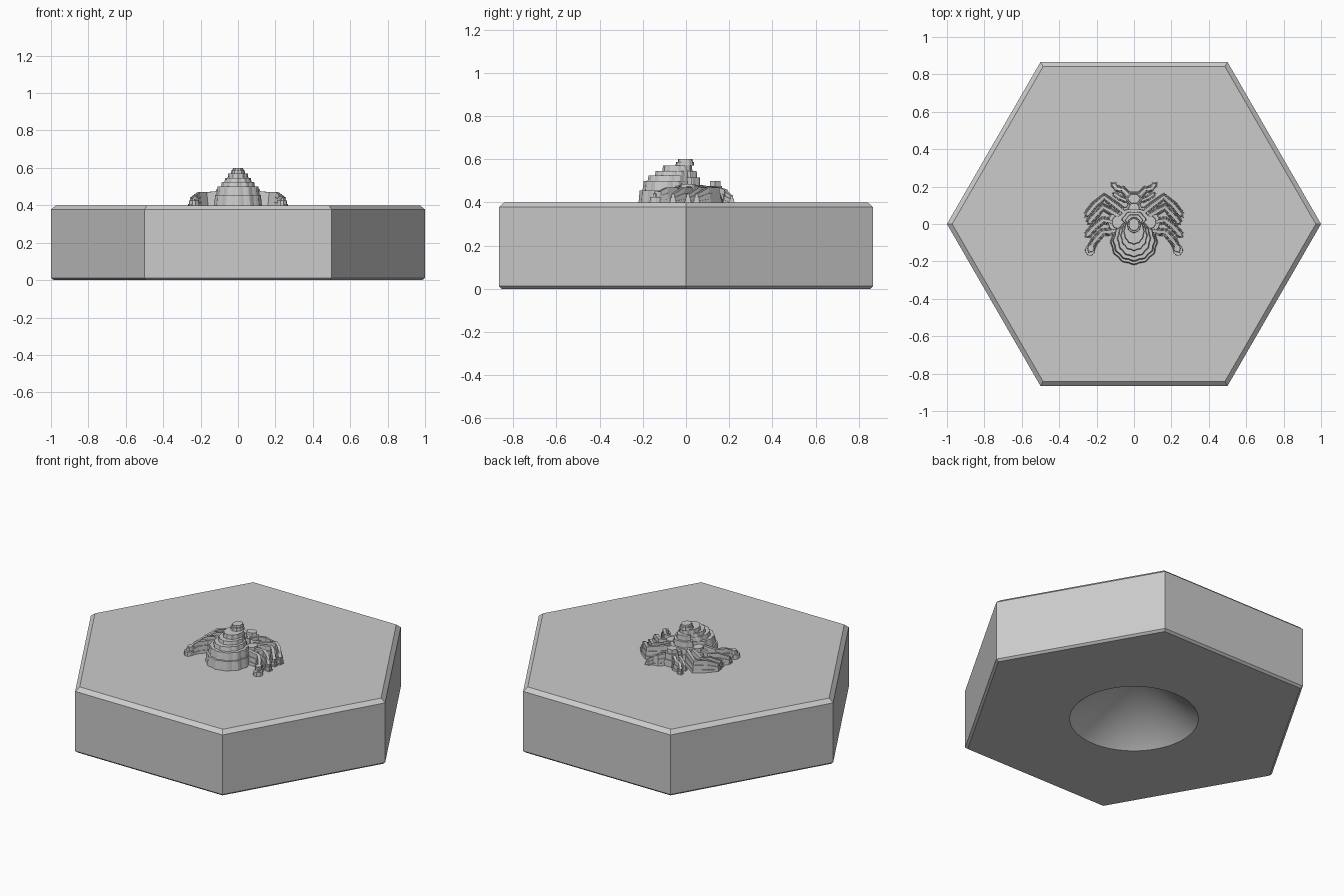
import bpy, bmesh, math
from mathutils import Vector

if "Cube" in bpy.data.objects:
    bpy.data.objects.remove(bpy.data.objects["Cube"], do_unlink=True)

grey = bpy.data.materials.new("plain_grey")
grey.use_nodes = True
colour = (0.6, 0.6, 0.6, 1)
grey.diffuse_color = colour
grey.node_tree.nodes["Principled BSDF"].inputs["Base Color"].default_value = colour

TOP = 0.40      # upper face of the tile
SINK = 0.39     # raised parts start just inside the tile


def loft(name, rings):
    """Skin a list of equal-length point rings and cap both ends."""
    bm = bmesh.new()
    loops = [[bm.verts.new(p) for p in ring] for ring in rings]
    n = len(loops[0])
    for a, b in zip(loops, loops[1:]):
        for i in range(n):
            j = (i + 1) % n
            bm.faces.new((a[i], a[j], b[j], b[i]))
    bm.faces.new(loops[0][::-1])
    bm.faces.new(loops[-1])
    bmesh.ops.recalc_face_normals(bm, faces=bm.faces)
    mesh = bpy.data.meshes.new(name)
    bm.to_mesh(mesh)
    bm.free()
    obj = bpy.data.objects.new(name, mesh)
    bpy.context.collection.objects.link(obj)
    mesh.materials.append(grey)
    return obj


def oval(cx, cy, rx, ry, z, n=36, lobes=0, depth=0.0):
    ring = []
    for i in range(n):
        t = 2 * math.pi * i / n
        k = 1 + depth * math.cos(lobes * t)
        ring.append((cx + rx * k * math.cos(t), cy + ry * k * math.sin(t), z))
    return ring


def terraced_oval(name, levels, **kw):
    """Levels are (cx, cy, rx, ry, z); each forms a steep wall and a ledge."""
    rings = []
    z = SINK
    for cx, cy, rx, ry, top in levels:
        rings.append(oval(cx, cy, rx, ry, z, **kw))
        rings.append(oval(cx, cy, rx * 0.95, ry * 0.95, top, **kw))
        z = top
    return loft(name, rings)


def band(path, w, z_of):
    """Outline of a path with half width w and pointed ends."""
    left, right = [], []
    for i, p in enumerate(path):
        d = (path[min(i + 1, len(path) - 1)] - path[max(i - 1, 0)]).normalized()
        s = Vector((-d.y, d.x)) * w
        left.append((p.x + s.x, p.y + s.y, z_of(i)))
        right.append((p.x - s.x, p.y - s.y, z_of(i)))
    d = (path[-1] - path[-2]).normalized() * w
    tip = path[-1] + d
    return left + [(tip.x, tip.y, z_of(len(path) - 1))] + right[::-1]


def terraced_limb(name, points, width, heights):
    """Bent ridge whose sides climb in ledges; heights follow the points."""
    path = [Vector(p) for p in points]
    rings = []
    steps = 3
    for s in range(steps):
        w = width * (1 - 0.28 * s)
        for f, shrink in ((s / steps, 1), ((s + 1) / steps, 0.9)):
            rings.append(band(path, w * shrink,
                              lambda i, f=f: SINK + (heights[i] - SINK) * f))
    return loft(name, rings)


# Six-sided tile with chamfered rims
def hexagon(r, z):
    return oval(0, 0, r, r, z, n=6)


tile = loft("hex_tile", [hexagon(0.985, 0), hexagon(1, 0.012),
                         hexagon(1, 0.378), hexagon(0.972, TOP)])

# Conical socket underneath
bpy.ops.mesh.primitive_cone_add(vertices=96, radius1=0.37, radius2=0,
                                depth=0.32, location=(0, 0, 0.15))
cutter = bpy.context.object
cutter.name = "socket_cutter"
cutter.hide_render = True
cutter.data.materials.append(grey)
cut = tile.modifiers.new("socket", 'BOOLEAN')
cut.operation = 'DIFFERENCE'
cut.object = cutter
cut.solver = 'EXACT'
bpy.context.view_layer.objects.active = tile
bpy.ops.object.modifier_apply(modifier=cut.name)
bpy.data.objects.remove(cutter, do_unlink=True)
bpy.ops.object.select_all(action='DESELECT')
tile.select_set(True)
bpy.context.view_layer.objects.active = tile
bpy.ops.object.shade_smooth_by_angle(angle=math.radians(15))

# Terraced abdomen leaning up to the central peak
terraced_oval("abdomen", [
    (0, -0.095, 0.125, 0.122, 0.455),
    (0, -0.088, 0.112, 0.110, 0.50),
    (0, -0.077, 0.088, 0.098, 0.525),
    (0, -0.062, 0.070, 0.080, 0.545),
    (0, -0.040, 0.054, 0.068, 0.57),
    (0, -0.005, 0.036, 0.042, 0.588),
    (0, -0.003, 0.028, 0.034, 0.60)], n=48, lobes=12, depth=0.03)

# Thorax behind the peak
terraced_oval("thorax", [
    (0, 0.03, 0.105, 0.065, 0.45),
    (0, 0.03, 0.085, 0.052, 0.48),
    (0, 0.025, 0.062, 0.042, 0.515),
    (0, 0.02, 0.045, 0.032, 0.545)], lobes=6, depth=0.06)

# Six-sided head with a narrow neck
terraced_oval("head", [
    (0, 0.135, 0.055, 0.046, 0.44),
    (0, 0.135, 0.046, 0.038, 0.475),
    (0, 0.135, 0.036, 0.029, 0.50)], n=6)
terraced_oval("neck", [(0, 0.09, 0.04, 0.03, 0.45),
                       (0, 0.085, 0.03, 0.025, 0.47)], n=12)

# Paired legs, jaws and knobs
legs = {
    "first_leg": [(0.05, 0.06), (0.10, 0.10), (0.16, 0.145), (0.21, 0.10), (0.25, 0.05)],
    "second_leg": [(0.06, 0.03), (0.11, 0.06), (0.165, 0.09), (0.20, 0.055), (0.24, 0.01)],
    "third_leg": [(0.06, 0.00), (0.11, 0.01), (0.165, 0.02), (0.21, -0.015), (0.25, -0.06)],
    "fourth_leg": [(0.07, -0.03), (0.12, -0.04), (0.17, -0.045), (0.21, -0.09), (0.24, -0.145)],
}
leg_heights = [0.48, 0.475, 0.47, 0.47, 0.44]
for side, sx in (("left", 1), ("right", -1)):
    for part, pts in legs.items():
        terraced_limb(f"{side}_{part}", [(sx * x, y) for x, y in pts],
                      0.023, leg_heights)
    terraced_limb(f"{side}_jaw",
                  [(sx * x, y) for x, y in
                   [(0.025, 0.15), (0.06, 0.185), (0.09, 0.188), (0.112, 0.212)]],
                  0.02, [0.47, 0.46, 0.45, 0.43])
    terraced_limb(f"{side}_feeler",
                  [(sx * x, y) for x, y in [(0.04, 0.125), (0.075, 0.14), (0.105, 0.16)]],
                  0.016, [0.46, 0.45, 0.43])
    terraced_oval(f"{side}_foot", [(sx * 0.235, -0.14, 0.027, 0.03, 0.425),
                                   (sx * 0.23, -0.13, 0.018, 0.02, 0.45)], n=10)
    terraced_oval(f"{side}_shoulder", [(sx * 0.10, 0.01, 0.04, 0.05, 0.46),
                                       (sx * 0.09, 0.01, 0.028, 0.035, 0.485)], n=12)
